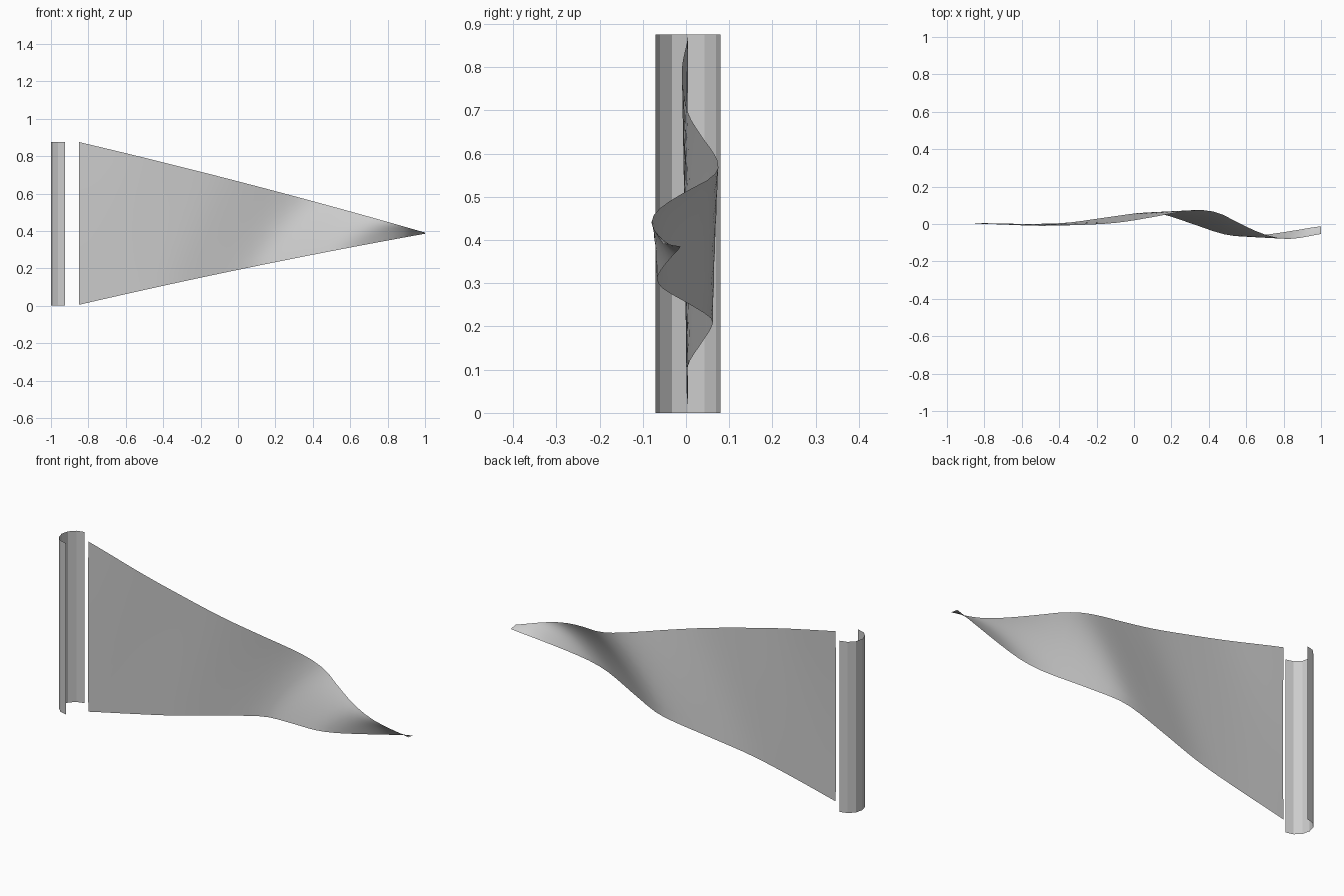
import bpy, math

if "Cube" in bpy.data.objects:
    bpy.data.objects.remove(bpy.data.objects["Cube"])

# Ripple profiles (x, y) along the top and bottom edges of the pennant
TOP = [(-1.2, .005), (-.85, .005), (-.54, -.009), (-.32, -.006), (-.1, .006), (.09, .035),
       (.25, .065), (.36, .075), (.46, .056), (.57, .0), (.71, -.06), (.83, -.08),
       (1.0, -.053), (1.26, -.01), (1.5, .0)]
BOTTOM = [(-1.4, .005), (-.85, .005), (-.6, .001), (-.37, .006), (-.15, .035), (.04, .06),
          (.13, .058), (.3, .005), (.47, -.052), (.58, -.067), (.7, -.058),
          (.85, -.036), (1.0, -.012), (1.3, .01)]
SHIFT = 0.26  # how far the ripple leans between the two edges


def sample(pts, x):
    """Smooth cubic interpolation through profile points."""
    n = len(pts)

    def slope(k):
        a, b = pts[max(k - 1, 0)], pts[min(k + 1, n - 1)]
        return (b[1] - a[1]) / (b[0] - a[0])

    i = max(k for k in range(n - 1) if pts[k][0] <= x)
    (x0, y0), (x1, y1) = pts[i], pts[i + 1]
    h = x1 - x0
    t = (x - x0) / h
    return ((2*t**3 - 3*t*t + 1) * y0 + (t**3 - 2*t*t + t) * h * slope(i)
            + (3*t*t - 2*t**3) * y1 + (t**3 - t*t) * h * slope(i + 1))


def grid_object(name, nu, nv, point):
    """Sheet of quads from point(u, v), with u and v in 0..1."""
    verts = [point(i / nu, j / nv) for i in range(nu + 1) for j in range(nv + 1)]
    w = nv + 1
    faces = [(i*w + j, (i+1)*w + j, (i+1)*w + j + 1, i*w + j + 1)
             for i in range(nu) for j in range(nv)]
    mesh = bpy.data.meshes.new(name)
    mesh.from_pydata(verts, [], faces)
    mesh.update()
    obj = bpy.data.objects.new(name, mesh)
    bpy.context.collection.objects.link(obj)
    return obj


def pennant_point(u, v):
    x = -.85 + 1.85 * u
    bow = .05 * u * (1 - u)
    low = .005 + .38 * u + bow
    high = .875 - .484 * u + bow
    y = (v * sample(TOP, x + SHIFT * (1 - v))
         + (1 - v) * sample(BOTTOM, x - SHIFT * v))
    return (x, y, low + (high - low) * v)


def sleeve_point(u, v):
    a = math.pi * (.5 + u)
    return (-.925 + .075 * math.cos(a), .005 + .075 * math.sin(a), .875 * v)


# Rippling triangular cloth, smooth shaded
pennant = grid_object("pennant_cloth", 32, 10, pennant_point)
pennant.data.polygons.foreach_set("use_smooth", [True] * len(pennant.data.polygons))

# Half-round pole sleeve, six flat sides, open towards the cloth
sleeve = grid_object("pole_sleeve", 6, 1, sleeve_point)
